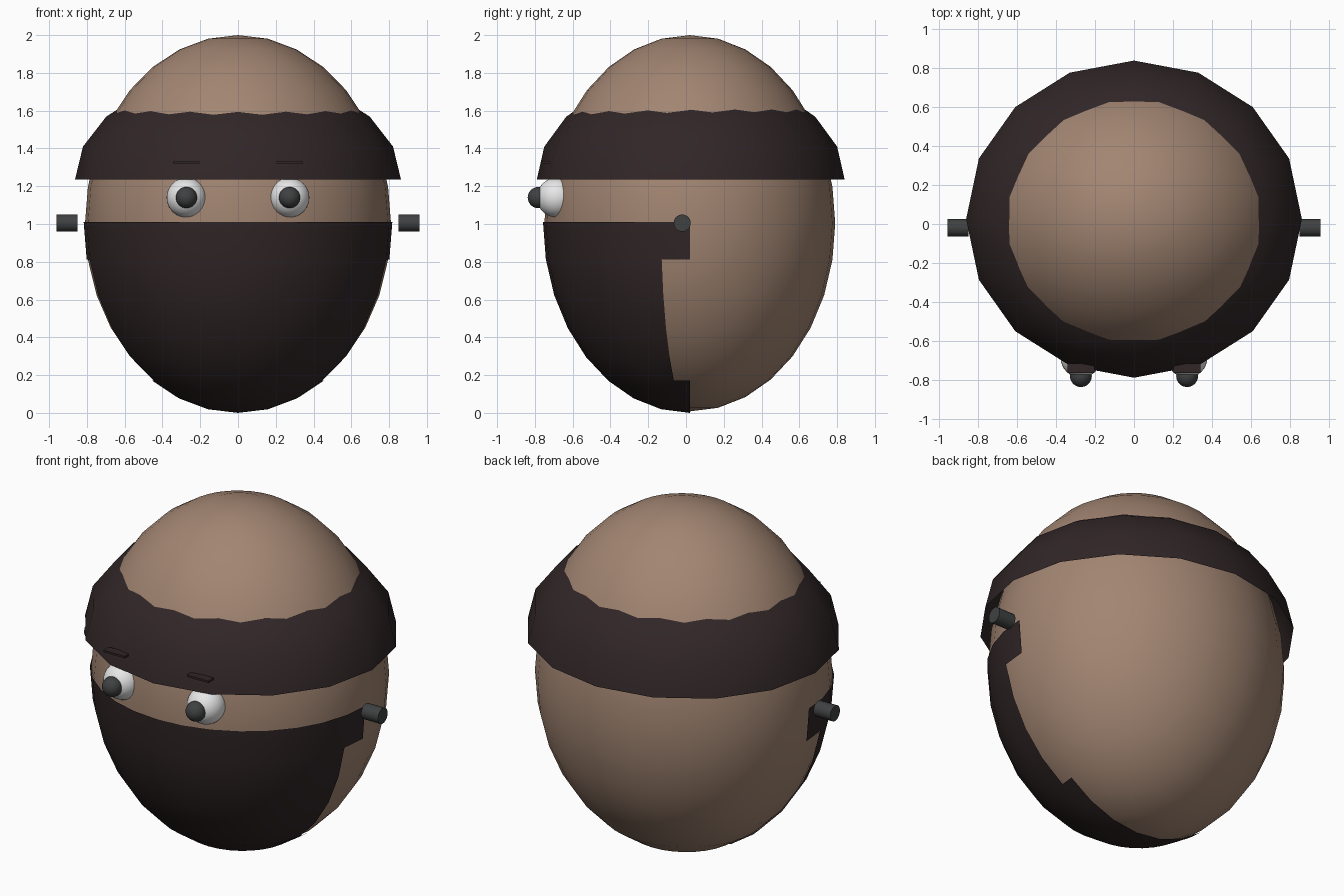
import bpy, bmesh, math
from mathutils import Matrix, Vector

if "Cube" in bpy.data.objects:
    bpy.data.objects.remove(bpy.data.objects["Cube"])


def colour(name, r, g, b):
    m = bpy.data.materials.new(name)
    m.diffuse_color = (r, g, b, 1)
    m.use_nodes = True
    m.node_tree.nodes["Principled BSDF"].inputs["Base Color"].default_value = m.diffuse_color
    return m


SKIN = colour("skin_tan", 0.36, 0.235, 0.168)
CLOTH = colour("dark_cloth", 0.030, 0.019, 0.020)
WHITE = colour("eye_white", 0.80, 0.80, 0.80)
GREY = colour("dark_grey", 0.050, 0.052, 0.053)


def finish(name, bm, mat, matrix, smooth=True):
    bm.transform(matrix)
    me = bpy.data.meshes.new(name)
    for f in bm.faces:
        f.smooth = smooth
    bm.to_mesh(me)
    bm.free()
    me.materials.append(mat)
    ob = bpy.data.objects.new(name, me)
    bpy.context.collection.objects.link(ob)
    return ob


def placed(loc, size):
    return Matrix.Translation(loc) @ Matrix.Diagonal((*size, 1))


def ellipsoid(name, mat, loc, radii, segs=32, rings=16, keep=None):
    """Scaled UV sphere; keep() picks faces by their centre on the unit sphere."""
    bm = bmesh.new()
    bmesh.ops.create_uvsphere(bm, u_segments=segs, v_segments=rings, radius=1)
    if keep:
        drop = [f for f in bm.faces if not keep(f.calc_center_median())]
        bmesh.ops.delete(bm, geom=drop, context='FACES')
    return finish(name, bm, mat, placed(loc, radii))


# Egg-shaped head
ellipsoid("head", SKIN, (0, 0.02, 1.004), (0.81, 0.77, 0.996))


# Face mask: front lower quarter shell with a notch in the side columns
def mask_face(c):
    side_column = abs(c.y) < abs(c.x) * math.tan(math.radians(11.25))
    notch = side_column and -0.83 < c.z < -0.195
    return c.z < 0 and c.y < 0 and not notch


ellipsoid("face_mask", CLOTH, (0, 0.02, 1.01), (0.817, 0.777, 1.01), keep=mask_face)

# Head wrap: flattened faceted dome that the crown pokes through
ellipsoid("head_wrap", CLOTH, (0, 0.025, 1.235), (0.863, 0.815, 0.566),
          segs=16, rings=10, keep=lambda c: c.z > 0)

for side, sx in (("left", -1), ("right", 1)):
    # Eyes
    ellipsoid("eyeball_" + side, WHITE, (sx * 0.273, -0.685, 1.14), (0.105,) * 3)
    ellipsoid("pupil_" + side, GREY, (sx * 0.273, -0.782, 1.14), (0.056,) * 3)

    # Thin brows
    bm = bmesh.new()
    bmesh.ops.create_cube(bm, size=1)
    finish("brow_" + side, bm, CLOTH,
           placed((sx * 0.273, -0.742, 1.325), (0.14, 0.05, 0.012)), smooth=False)

    # Side bolts
    bm = bmesh.new()
    bmesh.ops.create_cone(bm, cap_ends=True, segments=32, radius1=0.045,
                          radius2=0.045, depth=0.11)
    bolt = finish("side_bolt_" + side, bm, GREY,
                  Matrix.Translation((sx * 0.905, -0.02, 1.005))
                  @ Matrix.Rotation(math.pi / 2, 4, 'Y'))
    for p in bolt.data.polygons:
        p.use_smooth = abs(p.normal.x) < 0.5
